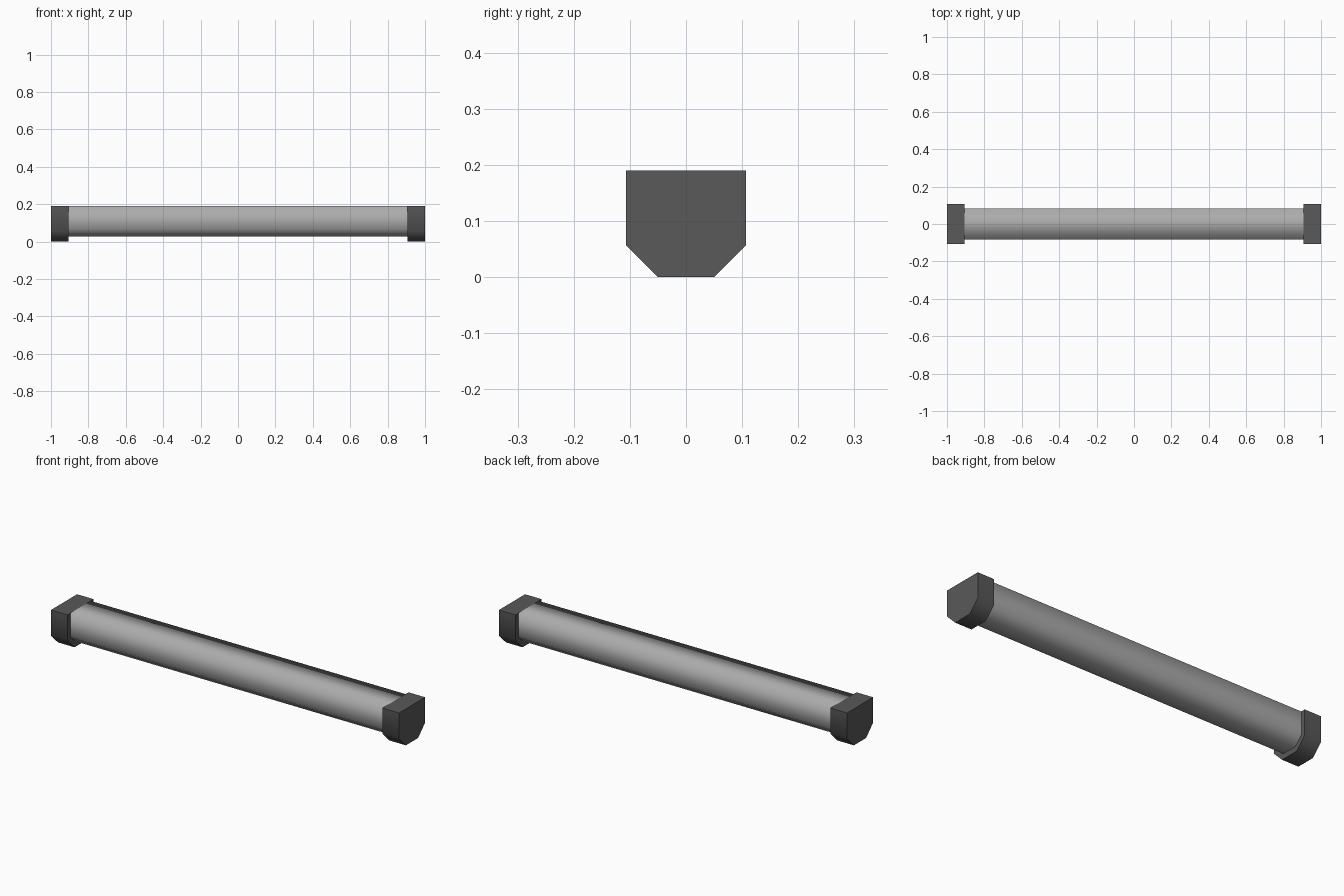
import bpy, bmesh, math

if "Cube" in bpy.data.objects:
    bpy.data.objects.remove(bpy.data.objects["Cube"])


def make_material(name, value):
    m = bpy.data.materials.new(name)
    m.diffuse_color = (value, value, value, 1.0)
    m.use_nodes = True
    m.node_tree.nodes["Principled BSDF"].inputs["Base Color"].default_value = m.diffuse_color
    return m


dark = make_material("dark grey", 0.10)
light = make_material("light grey", 0.41)


def prism(name, half_profile, x0, x1, mat, capped=True, angle=math.pi):
    """Extrude a mirrored (y, z) half profile along x."""
    profile = half_profile + [(-y, z) for y, z in reversed(half_profile)]
    bm = bmesh.new()
    a = [bm.verts.new((x0, y, z)) for y, z in profile]
    b = [bm.verts.new((x1, y, z)) for y, z in profile]
    n = len(profile)
    for i in range(n):
        j = (i + 1) % n
        bm.faces.new((a[i], a[j], b[j], b[i]))
    if capped:
        bm.faces.new(a[::-1])
        bm.faces.new(b)
    # outward normals: profile runs counter-clockwise seen from +x
    bmesh.ops.recalc_face_normals(bm, faces=bm.faces)
    mesh = bpy.data.meshes.new(name)
    bm.to_mesh(mesh)
    bm.free()
    mesh.materials.append(mat)
    ob = bpy.data.objects.new(name, mesh)
    bpy.context.collection.objects.link(ob)
    bpy.ops.object.select_all(action='DESELECT')
    ob.select_set(True)
    bpy.context.view_layer.objects.active = ob
    if angle >= math.pi:
        bpy.ops.object.shade_smooth()
    else:
        bpy.ops.object.shade_smooth_by_angle(angle=angle)
    return ob


# End caps: flat top, chamfered bottom corners
cap_profile = [(0.05, 0.0), (0.107, 0.057), (0.107, 0.19)]
prism("left_end_cap", cap_profile, -1.0, -0.905, dark, angle=math.radians(50))
prism("right_end_cap", cap_profile, 0.905, 1.0, dark, angle=math.radians(50))

# Long body: inset version of the cap profile, flush with the top, softly shaded
body_profile = [(0.041, 0.027), (0.083, 0.068), (0.083, 0.19)]
prism("long_body", body_profile, -0.905, 0.905, light, capped=False)
